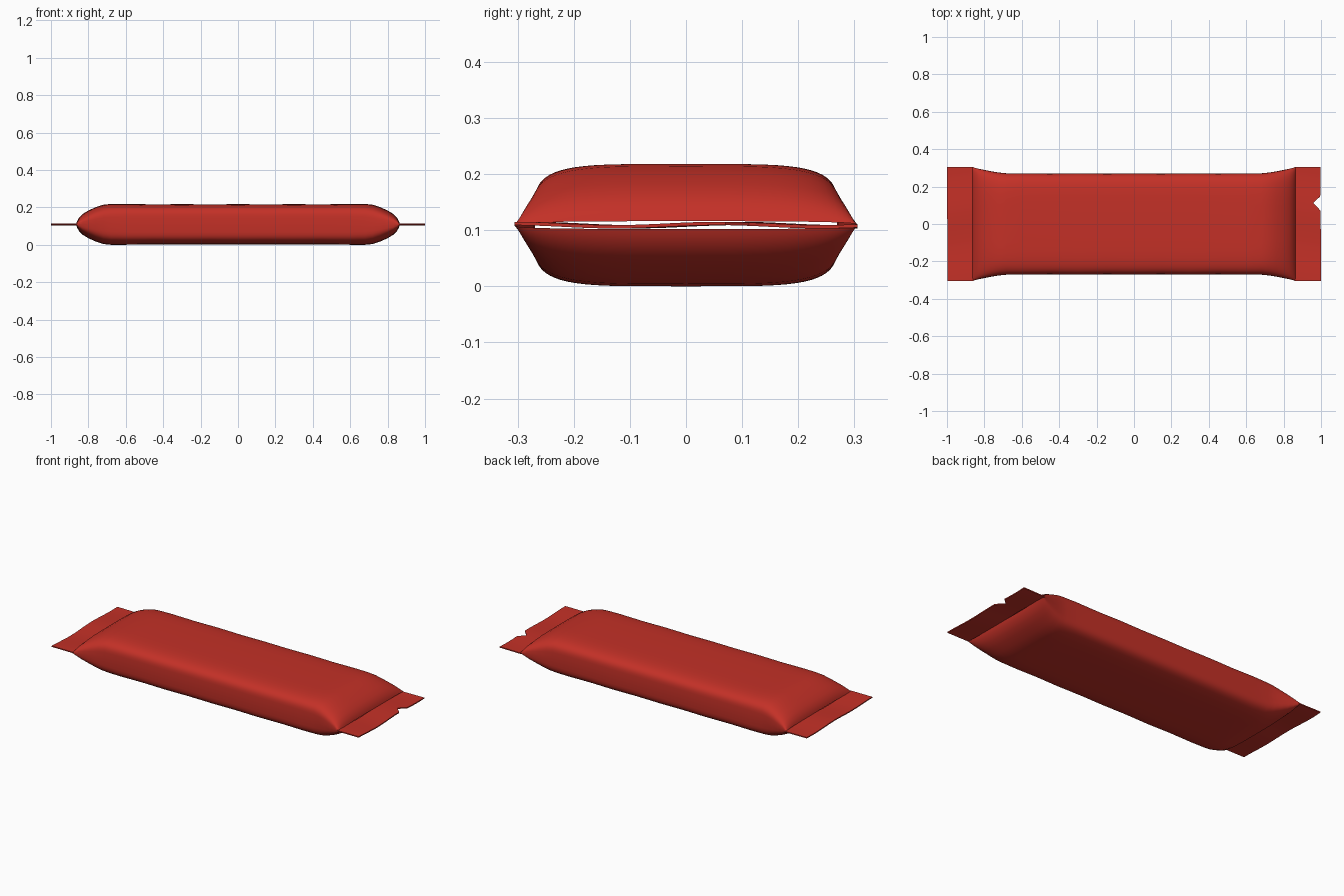
import bpy, math

if "Cube" in bpy.data.objects:
    bpy.data.objects.remove(bpy.data.objects["Cube"])

red = bpy.data.materials.new("wrapper_red")
red.diffuse_color = (0.55, 0.03, 0.02, 1)
red.use_nodes = True
red.node_tree.nodes["Principled BSDF"].inputs["Base Color"].default_value = red.diffuse_color
ZC = 0.112


def make(name, verts, faces, angle=40):
    me = bpy.data.meshes.new(name)
    me.from_pydata(verts, [], faces)
    me.materials.append(red)
    ob = bpy.data.objects.new(name, me)
    bpy.context.collection.objects.link(ob)
    bpy.ops.object.select_all(action='DESELECT')
    ob.select_set(True)
    bpy.context.view_layer.objects.active = ob
    bpy.ops.object.shade_smooth_by_angle(angle=math.radians(angle))
    return ob


# Pillow body: rings (x, half width, half height, squareness), open slits at the ends
half = [(0, .27, .108, 4.8), (.15, .269, .107, 4.8), (.3, .271, .108, 4.8),
        (.45, .269, .107, 4.8), (.6, .271, .109, 4.7), (.68, .271, .109, 4.5),
        (.72, .275, .105, 4.2), (.76, .281, .092, 3.9), (.80, .289, .074, 3.6),
        (.83, .295, .056, 3.4), (.85, .300, .036, 3.2), (.86, .304, .018, 3),
        (.864, .306, .007, 3)]
rings = [(-x, w, h, n) for x, w, h, n in half[:0:-1]] + half
N = 64
verts, faces = [], []
for x, w, h, n in rings:
    for k in range(N):
        a = 2 * math.pi * k / N
        c, s = math.cos(a), math.sin(a)
        y = w * math.copysign(abs(c) ** (2 / n), c)
        z = ZC + h * math.copysign(abs(s) ** (2 / n), s)
        verts.append((x, y, z))
for i in range(len(rings) - 1):
    for k in range(N):
        j = (k + 1) % N
        faces.append((i * N + k, i * N + j, (i + 1) * N + j, (i + 1) * N + k))
make("wrapper_body", verts, faces, 60)


# Flat crimped end seals, gently wavy, with a tear notch on the right one
def seal(name, side, notch):
    ys = [-.306 + .612 * k / 24 for k in range(25)]
    edge = [(y, 1.0 - .004 * (.5 + .5 * math.sin(9 * y * side))) for y in ys]
    if notch:
        edge = [e for e in edge if not .065 < e[0] < .15]
        edge += [(.07, .998), (.085, .985), (.112, .958), (.135, .982), (.147, .995)]
        edge.sort()
    v, f = [], []
    for t in (.003, -.003):
        for y, xo in edge:
            for u in (0, .5, 1):
                x = .858 + (xo - .858) * u
                v.append((side * x, y, ZC + t + .003 * math.sin(y * 17 + u * .6)))
    m = len(edge)
    for i in range(m - 1):
        for u in (0, 1):
            a = i * 3 + u
            q = (a, a + 1, a + 4, a + 3)
            f.append(q if side < 0 else q[::1])
            f.append(tuple(b + 3 * m for b in q[::-1]))
        for u, flip in ((0, 1), (2, 0)):
            a = i * 3 + u
            q = (a, a + 3, a + 3 + 3 * m, a + 3 * m)
            f.append(q if flip else q[::-1])
    for i, flip in ((0, 0), (m - 1, 1)):
        for u in (0, 1):
            a = i * 3 + u
            q = (a, a + 1, a + 1 + 3 * m, a + 3 * m)
            f.append(q if flip else q[::-1])
    if side < 0:
        f = [q[::-1] for q in f]
    make(name, v, f)


seal("left_end_seal", -1, False)
seal("right_end_seal", 1, True)
for ob in bpy.data.objects:
    if ob.name.endswith("seal"):
        bpy.context.view_layer.objects.active = ob
        bpy.ops.object.mode_set(mode='EDIT')
        bpy.ops.mesh.select_all(action='SELECT')
        bpy.ops.mesh.normals_make_consistent(inside=False)
        bpy.ops.object.mode_set(mode='OBJECT')
# Rest the body on the ground
for ob in bpy.data.objects:
    ob.location.z -= ZC - .109 - .0
